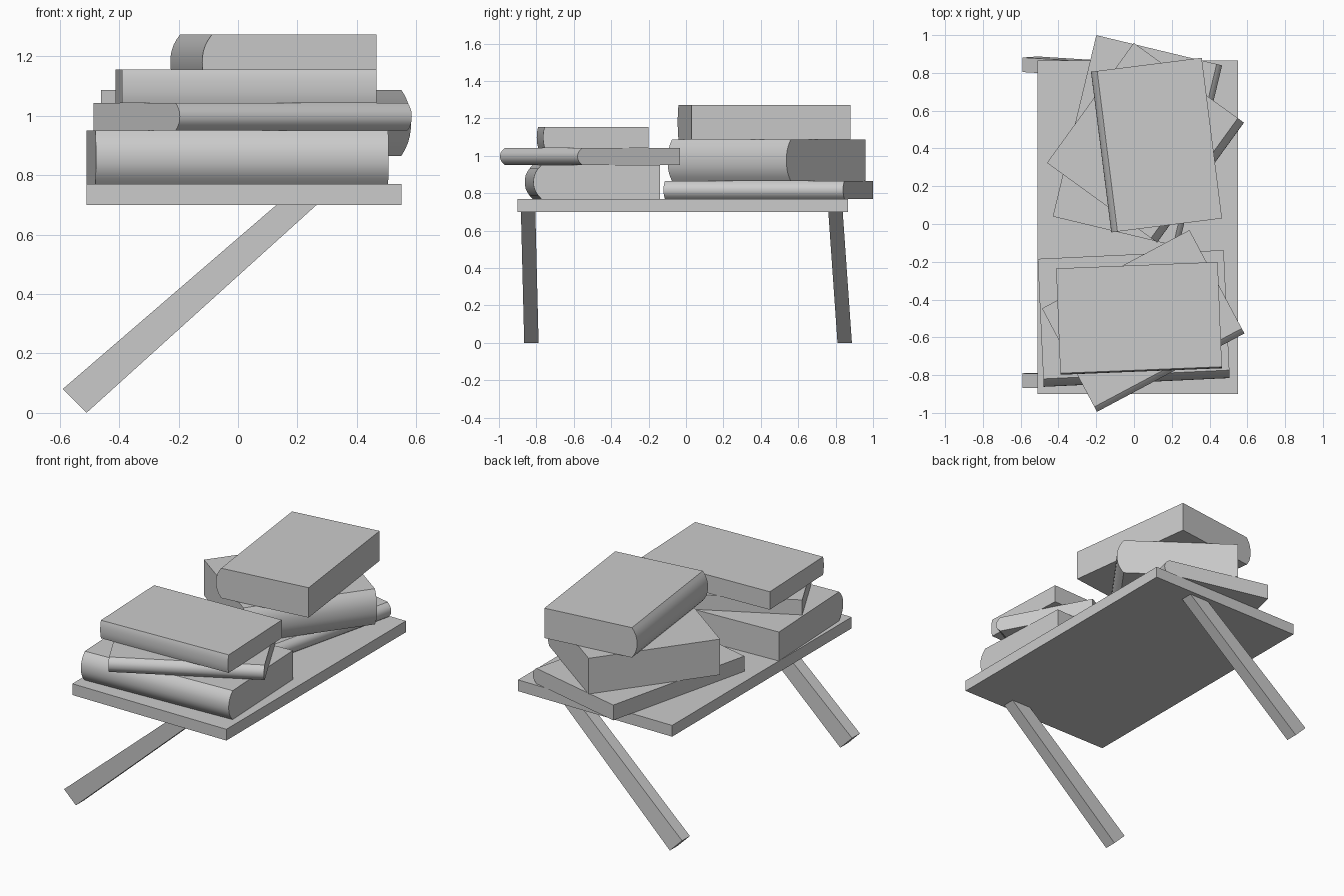
import bpy, bmesh, math
from mathutils import Matrix, Vector

cube = bpy.data.objects.get("Cube")
if cube:
    bpy.data.objects.remove(cube, do_unlink=True)

# Single flat colour
grey = bpy.data.materials.new("plain_grey")
grey.use_nodes = True
grey.diffuse_color = (0.6, 0.6, 0.6, 1)
grey.node_tree.nodes["Principled BSDF"].inputs["Base Color"].default_value = (0.6, 0.6, 0.6, 1)


def prism(name, ring_a, ring_b, smooth=False):
    """Solid joining two matching end outlines."""
    bm = bmesh.new()
    a = [bm.verts.new(p) for p in ring_a]
    b = [bm.verts.new(p) for p in ring_b]
    bm.faces.new(a)
    bm.faces.new(b[::-1])
    n = len(a)
    for i in range(n):
        j = (i + 1) % n
        bm.faces.new((a[i], b[i], b[j], a[j]))
    bmesh.ops.recalc_face_normals(bm, faces=bm.faces[:])
    mesh = bpy.data.meshes.new(name)
    bm.to_mesh(mesh)
    bm.free()
    mesh.materials.append(grey)
    obj = bpy.data.objects.new(name, mesh)
    bpy.context.collection.objects.link(obj)
    if smooth:
        bpy.ops.object.select_all(action='DESELECT')
        obj.select_set(True)
        bpy.context.view_layer.objects.active = obj
        bpy.ops.object.shade_smooth_by_angle(angle=math.radians(28))
    return obj


def book(name, start, angle, length, depth, bulge, z0, z1, steps=10):
    """Book whose rounded spine runs from start along angle; pages lie to its left."""
    mid, half = (z0 + z1) / 2, (z1 - z0) / 2
    us = [-1 + 2 * i / steps for i in range(steps + 1)]
    outline = [(-bulge * (1 - abs(u) ** 2.3), mid + half * u) for u in us]
    outline += [(depth, z1), (depth, z0)]
    place = Matrix.Translation((*start, 0)) @ Matrix.Rotation(math.radians(angle), 4, 'Z')
    ends = [[place @ Vector((x, y, z)) for y, z in outline] for x in (0, length)]
    prism(name, *ends, smooth=True)


# Shelf board
board = [(-0.51, -0.9), (0.55, -0.9), (0.55, 0.865), (-0.51, 0.865)]
prism("shelf_board", *[[(x, y, z) for x, y in board] for z in (0.7, 0.77)])

# Slanted struts, each leaning slightly along the shelf
strut = [(-0.59, 0.08), (-0.51, 0.0), (0.287, 0.72), (0.153, 0.72)]
for name, y, lean in (("front_strut", -0.865, -0.025), ("back_strut", 0.81, -0.07)):
    prism(name, *[[(x, y + w + lean * z, z) for x, z in strut] for w in (0, 0.077)])

# Front stack of books
book("front_bottom_book", (-0.48, -0.82), 2.7, 0.986, 0.636, 0.042, 0.77, 0.95)
book("front_middle_book", (-0.21, -0.968), 28, 0.884, 0.59, 0.03, 0.95, 1.043)
book("front_top_book", (-0.39, -0.79), 2.3, 0.856, 0.555, 0.008, 1.043, 1.155)

# Back stack of books
book("back_bottom_book", (0.207, -0.113), 76.5, 0.987, 0.655, 0.03, 0.77, 0.865)
book("back_middle_book", (0.09, -0.075), 54.1, 0.784, 0.68, 0.04, 0.865, 1.087)
book("back_top_book", (-0.195, 0.81), -82.8, 0.857, 0.558, 0.033, 1.087, 1.273)
